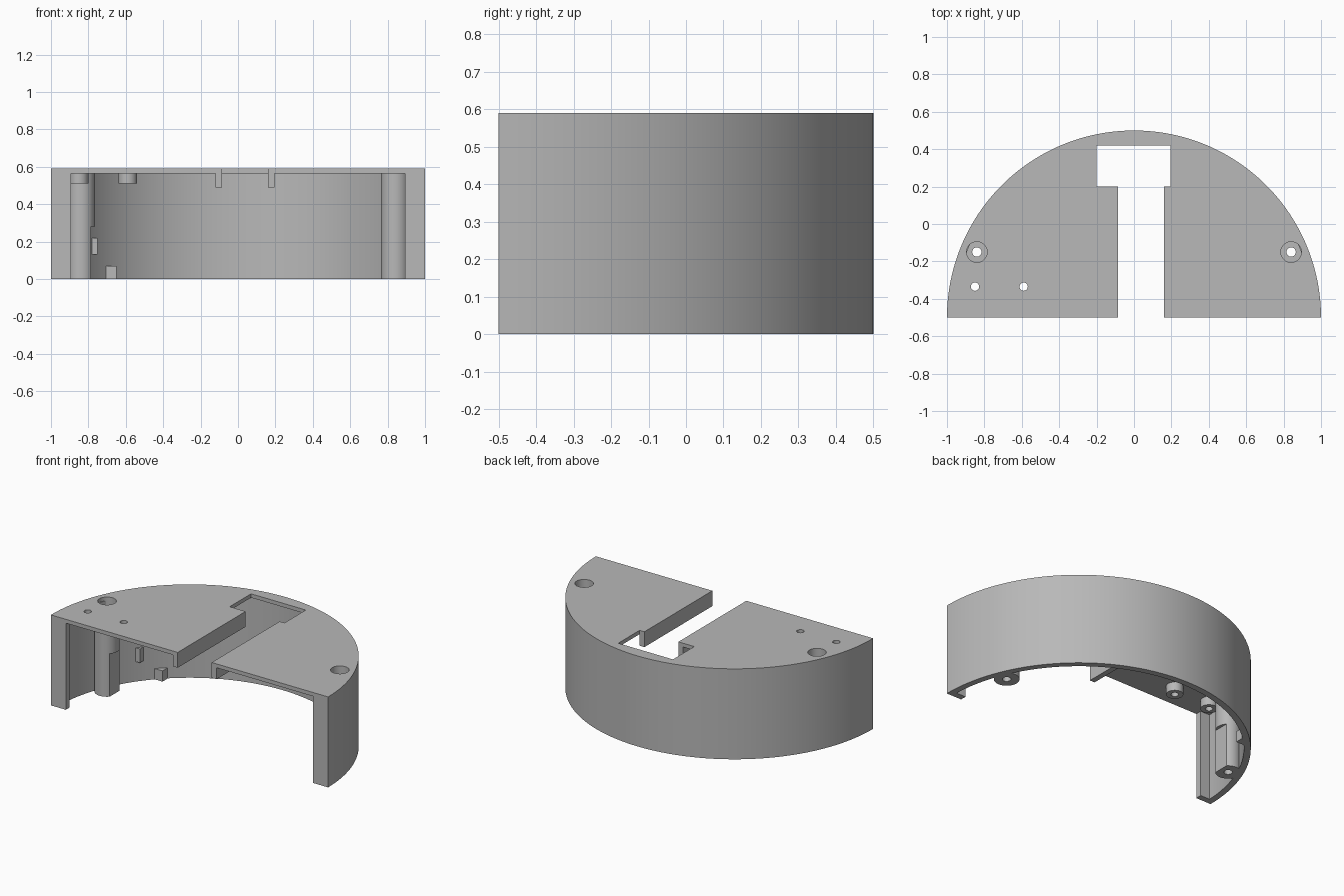
import bpy, bmesh
from math import cos, sin, pi

if "Cube" in bpy.data.objects:
    bpy.data.objects.remove(bpy.data.objects["Cube"], do_unlink=True)

grey = bpy.data.materials.new("plain_grey")
grey.use_nodes = True
grey.diffuse_color = (0.48, 0.48, 0.48, 1)
grey.node_tree.nodes["Principled BSDF"].inputs["Base Color"].default_value = grey.diffuse_color

HEIGHT, UNDER, FRONT, INNER = 0.59, 0.565, -0.5, 0.96


def prism(name, outline, z0, z1):
    """Upright solid with the given counter-clockwise plan outline."""
    bm = bmesh.new()
    base = bm.faces.new([bm.verts.new((x, y, z0)) for x, y in outline])
    top = bmesh.ops.extrude_face_region(bm, geom=[base])["geom"]
    verts = [v for v in top if isinstance(v, bmesh.types.BMVert)]
    bmesh.ops.translate(bm, verts=verts, vec=(0, 0, z1 - z0))
    bmesh.ops.recalc_face_normals(bm, faces=bm.faces)
    mesh = bpy.data.meshes.new(name)
    bm.to_mesh(mesh)
    bm.free()
    mesh.materials.append(grey)
    obj = bpy.data.objects.new(name, mesh)
    bpy.context.collection.objects.link(obj)
    return obj


def arc(radius, start=0.0, end=pi, steps=96, cx=0.0, cy=FRONT):
    return [(cx + radius * cos(start + (end - start) * i / steps),
             cy + radius * sin(start + (end - start) * i / steps))
            for i in range(steps + 1)]


def box(name, x0, x1, y0, y1, z0, z1):
    return prism(name, [(x0, y0), (x1, y0), (x1, y1), (x0, y1)], z0, z1)


def rod(name, x, y, radius, z0, z1):
    return prism(name, arc(radius, 0, 2 * pi, 40, x, y)[:-1], z0, z1)


def cut(target, cutter):
    cutter.hide_render = True
    mod = target.modifiers.new("cut", 'BOOLEAN')
    mod.operation, mod.solver, mod.object = 'DIFFERENCE', 'EXACT', cutter
    bpy.context.view_layer.objects.active = target
    bpy.ops.object.modifier_apply(modifier=mod.name)
    bpy.data.objects.remove(cutter, do_unlink=True)


# Top plate with the centre slot opening into a wider window
slot = [(-0.085, FRONT), (-0.085, 0.2), (-0.2, 0.2), (-0.2, 0.42),
        (0.195, 0.42), (0.195, 0.2), (0.16, 0.2), (0.16, FRONT)]
top_plate = prism("top_plate", arc(1) + slot, UNDER, HEIGHT)

# Curved wall
wall = prism("curved_wall", arc(1) + arc(INNER, pi, 0), 0, UNDER)
parts = [top_plate, wall]

# Stiffening lips hanging along the slot
parts.append(box("slot_lip_right", -0.12, -0.085, FRONT, 0.2, 0.49, UNDER))
parts.append(box("slot_lip_left", 0.16, 0.195, FRONT, 0.2, 0.49, UNDER))

for side, label in ((-1, "right"), (1, "left")):
    # Inward flange at the front end of the wall
    x0, x1 = sorted((side * 0.892, side * 0.97))
    parts.append(box("end_flange_" + label, x0, x1, FRONT, FRONT + 0.04, 0, UNDER))

    # Screw column with a through hole and a counterbore
    x, y = side * 0.84, -0.15
    column = rod("screw_column_" + label, x, y, 0.075, 0, UNDER)
    if side < 0:
        cut(column, box("flat_cutter", -0.785, -0.7, -0.3, 0, -0.1, 0.28))
    cut(column, rod("hole_cutter", x, y, 0.025, -0.1, 0.7))
    cut(column, rod("bore_cutter", x, y, 0.055, 0.48, 0.7))
    cut(top_plate, rod("bore_cutter", x, y, 0.055, 0.5, 0.7))
    parts.append(column)

# Small drilled bosses under the plate
for x, label in ((-0.85, "outer"), (-0.59, "inner")):
    boss = rod("boss_" + label, x, -0.335, 0.05, 0.51, UNDER)
    cut(boss, rod("hole_cutter", x, -0.335, 0.022, 0.4, 0.7))
    cut(top_plate, rod("hole_cutter", x, -0.335, 0.022, 0.4, 0.7))
    parts.append(boss)

# Retaining clips on the inside of the wall
parts.append(box("upper_clip", -0.785, -0.75, 0.06, 0.11, 0.13, 0.22))
parts.append(box("lower_clip", -0.71, -0.65, 0.15, 0.2, 0, 0.07))

# Smooth the round faces and keep the edges crisp
bpy.ops.object.select_all(action='DESELECT')
for part in parts:
    part.select_set(True)
bpy.context.view_layer.objects.active = top_plate
bpy.ops.object.shade_smooth_by_angle(angle=pi / 6)
